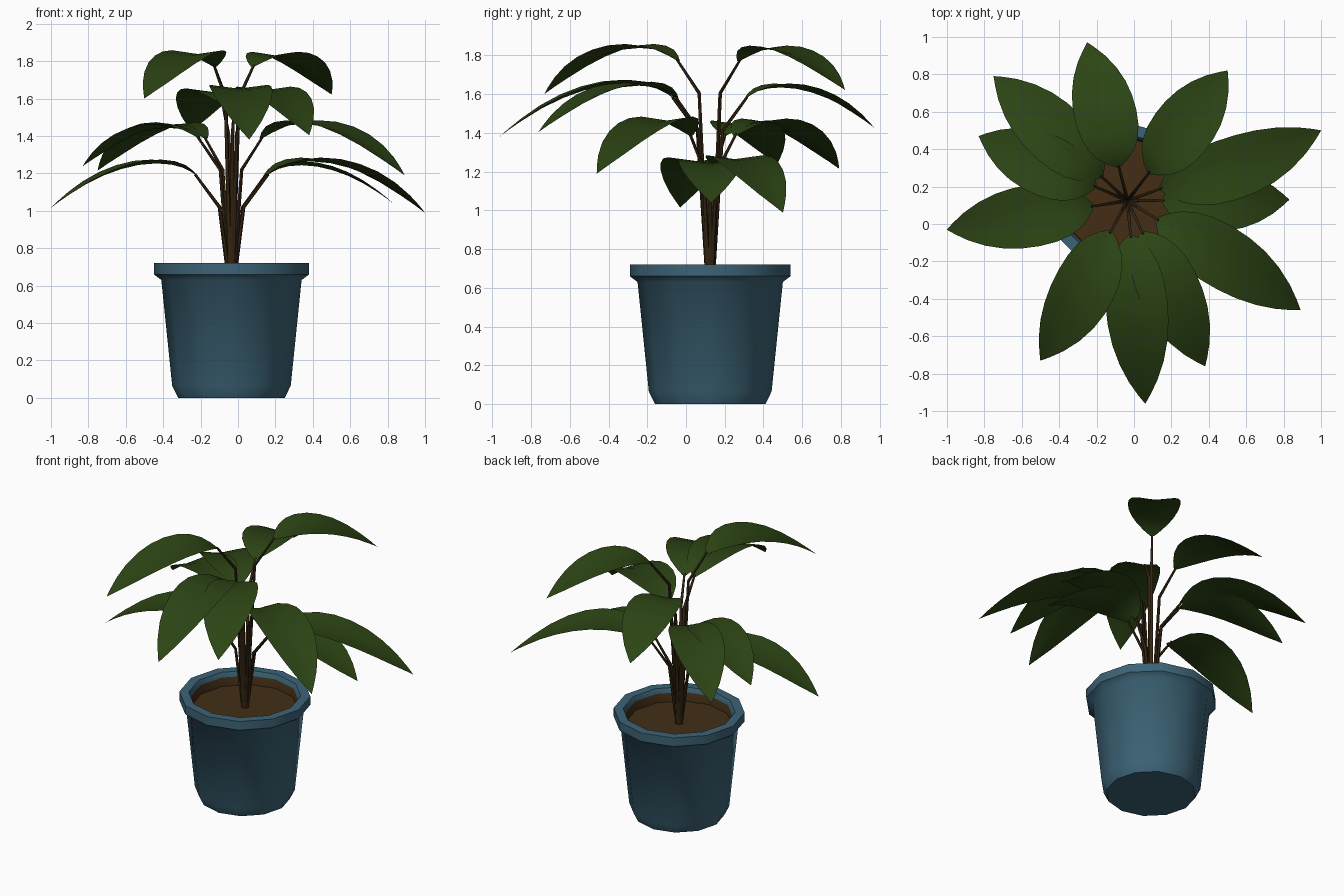
import bpy, bmesh, math
from mathutils import Vector

if "Cube" in bpy.data.objects:
    bpy.data.objects.remove(bpy.data.objects["Cube"])

CX, CY = -0.035, 0.125      # pot axis


def material(name, rgb):
    m = bpy.data.materials.new(name)
    m.diffuse_color = (*rgb, 1)
    m.use_nodes = True
    m.node_tree.nodes["Principled BSDF"].inputs["Base Color"].default_value = m.diffuse_color
    return m


BLUE = material("blue_glaze", (0.045, 0.125, 0.18))
SOIL = material("soil_brown", (0.056, 0.027, 0.008))
STEM = material("stem_brown", (0.036, 0.019, 0.006))
LEAF = material("leaf_green", (0.025, 0.058, 0.007))


def add_object(name, bm, mats, angle):
    me = bpy.data.meshes.new(name)
    bm.to_mesh(me)
    bm.free()
    ob = bpy.data.objects.new(name, me)
    bpy.context.collection.objects.link(ob)
    for m in mats:
        me.materials.append(m)
    bpy.ops.object.select_all(action='DESELECT')
    ob.select_set(True)
    bpy.context.view_layer.objects.active = ob
    bpy.ops.object.shade_smooth_by_angle(angle=math.radians(angle))
    return ob


def lathe(name, profile, mats, soil_from=99, sides=12):
    bm = bmesh.new()
    rings = [[bm.verts.new((CX + r * math.cos(2 * math.pi * i / sides),
                            CY + r * math.sin(2 * math.pi * i / sides), z))
              for i in range(sides)] for r, z in profile]
    for k in range(len(rings) - 1):
        a, b = rings[k], rings[k + 1]
        for i in range(sides):
            j = (i + 1) % sides
            f = bm.faces.new((a[i], a[j], b[j], b[i]))
            f.material_index = 1 if k >= soil_from else 0
    bm.faces.new(rings[0][::-1])
    f = bm.faces.new(rings[-1])
    f.material_index = len(mats) - 1
    return add_object(name, bm, mats, 50)


# Pot with flared rim; the inner wall and floor are soil
lathe("pot", [(0.285, 0), (0.317, 0.065), (0.375, 0.63), (0.415, 0.66),
              (0.415, 0.72), (0.355, 0.72), (0.34, 0.69), (0.335, 0.63)],
      [BLUE, SOIL], soil_from=6)

# Leaf outline: (fraction of length, half width, height of midrib)
SHAPE = [(0, 0.012, 0), (0.04, 0.055, 0.022), (0.10, 0.10, 0.046),
         (0.18, 0.135, 0.062), (0.28, 0.157, 0.068), (0.40, 0.166, 0.06),
         (0.52, 0.163, 0.038), (0.64, 0.148, 0.004), (0.76, 0.118, -0.042),
         (0.87, 0.075, -0.095), (0.95, 0.032, -0.138), (1, 0.001, -0.168)]
R0 = 0.185                  # distance from axis where blades start


def leaf(name, tip, knee_z, bend=0):
    d = Vector((tip[0] - CX, tip[1] - CY, 0))
    length = d.length - R0
    d.normalize()
    side = Vector((-d.y, d.x, 0))
    axis = Vector((CX, CY, 0))
    base_z = knee_z + 0.165
    bm = bmesh.new()
    rows = []
    for t, w, h in SHAPE:
        mid = axis + d * (R0 + t * length) + side * bend * 4 * t * (1 - t)
        mid.z = base_z + h * length / 0.785
        rows.append([bm.verts.new(mid + side * w * s + Vector((0, 0, 0.13 * w * abs(s))))
                     for s in (-1, -0.5, 0, 0.5, 1)])
    for a, b in zip(rows, rows[1:]):
        for i in range(4):
            bm.faces.new((a[i], b[i], b[i + 1], a[i + 1]))
    add_object("leaf_" + name, bm, [LEAF], 60)

    # Bent stem: a thin six-sided tube from soil to blade
    path = [(0.012, 0.62, 0.012), (0.065, knee_z, 0.010), (R0 + 0.012, base_z + 0.01, 0.007)]
    bm = bmesh.new()
    rings = []
    for k, (r, z, rad) in enumerate(path):
        c = axis + d * r + Vector((0, 0, z))
        out = (d - Vector((0, 0, (0.15, 0.4, 0.75)[k]))).normalized()
        rings.append([bm.verts.new(c + out * rad * math.cos(i * math.pi / 3)
                                   + side * rad * math.sin(i * math.pi / 3))
                      for i in range(6)])
    for a, b in zip(rings, rings[1:]):
        for i in range(6):
            j = (i + 1) % 6
            bm.faces.new((a[i], a[j], b[j], b[i]))
    bm.faces.new(rings[0][::-1])
    bm.faces.new(rings[-1])
    add_object("stem_" + name, bm, [STEM], 60)


# Four tiers of leaves: knee height, then leaf tips with sideways bend
TIERS = {
    "lowest": (1.02, [(1.0, 0.50, -0.03), (0.83, 0.13, 0), (-1.0, -0.03, 0)]),
    "lower": (1.22, [(0.89, -0.46, 0.018), (-0.83, 0.47, 0), (-0.75, 0.79, 0)]),
    "upper": (1.41, [(0.38, -0.76, 0), (0.06, -0.96, 0), (-0.25, 0.97, 0)]),
    "top": (1.605, [(-0.50, -0.73, 0.02), (0.50, 0.82, 0)]),
}
for tier, (knee_z, tips) in TIERS.items():
    for n, (x, y, bend) in enumerate(tips, 1):
        leaf(f"{tier}_{n}", (x, y), knee_z, bend)
